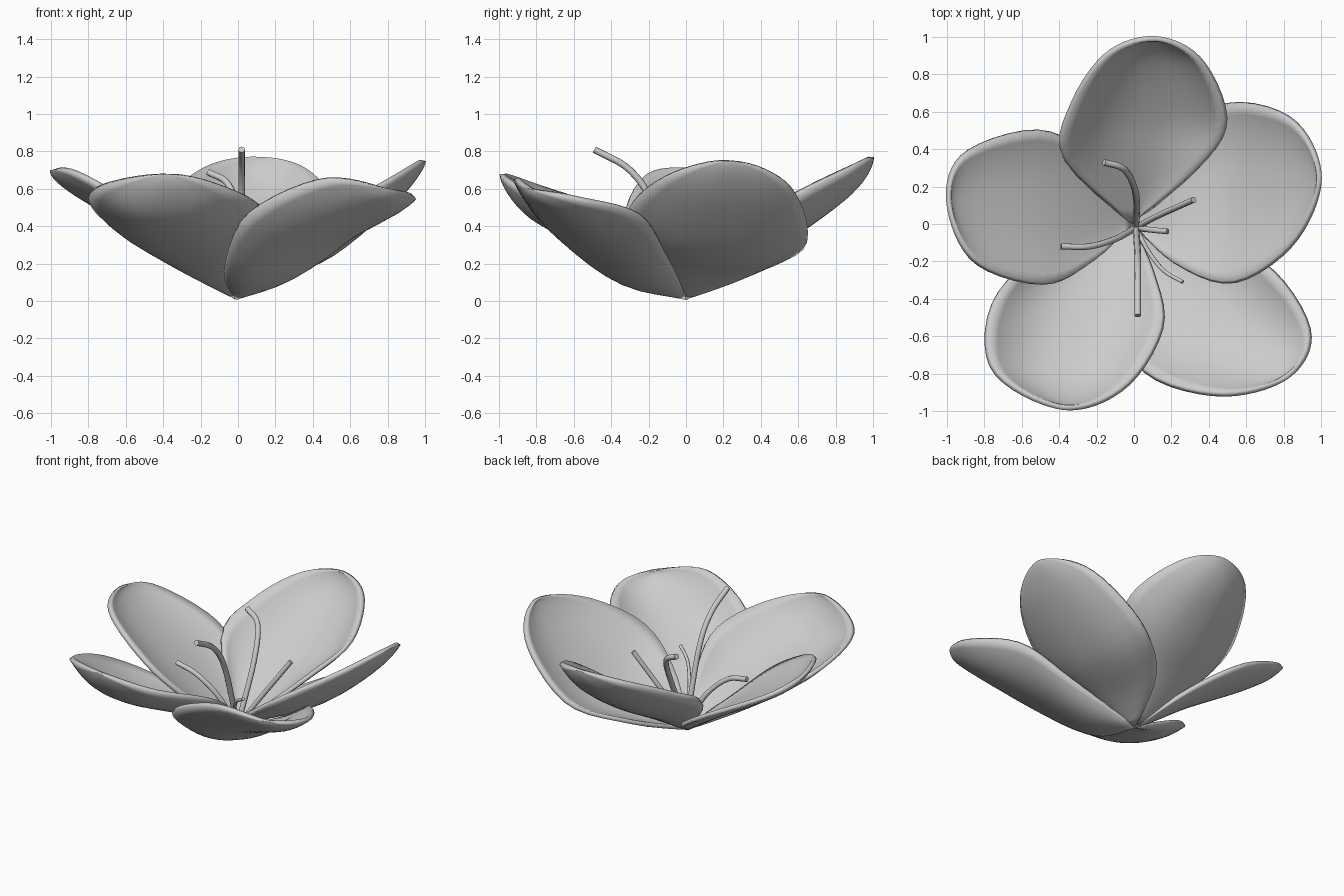
import bpy, bmesh
from mathutils import Vector

if "Cube" in bpy.data.objects:
    bpy.data.objects.remove(bpy.data.objects["Cube"])

grey = bpy.data.materials.new("petal grey")
grey.diffuse_color = (0.6, 0.6, 0.6, 1)
grey.use_nodes = True
grey.node_tree.nodes["Principled BSDF"].inputs["Base Color"].default_value = grey.diffuse_color
BASE = Vector((-0.01, 0, 0.02))


def spline(pts, t):
    """Catmull-Rom point at t, one unit per span."""
    i = min(int(t), len(pts) - 2)
    f = t - i
    b, c = pts[i], pts[i + 1]
    a = pts[i - 1] if i > 0 else b * 2 - c
    d = pts[i + 2] if i + 2 < len(pts) else c * 2 - b
    return 0.5 * (2 * b + (c - a) * f + (2 * a - 5 * b + 4 * c - d) * f ** 2
                  + (3 * b - a - 3 * c + d) * f ** 3)


def petal(name, cup, rim, rows=24, cols=16):
    """Cupped sheet spanned by ribs between the two sides of the rim."""
    pts = [BASE] + [Vector(p) for p in rim] + [BASE]
    bm = bmesh.new()
    grid = []
    for r in range(rows + 1):
        t = 4 * (1 - (1 - r / rows) ** 1.5)
        left, right = spline(pts, t), spline(pts, 8 - t)
        chord = (left - right).length
        row = []
        for c in range(cols + 1):
            v = 2 * c / cols - 1
            p = left.lerp(right, c / cols)
            p.z = max(p.z - cup * chord * (1 - abs(v) ** 2.4), 0.018)
            row.append(bm.verts.new(p))
        grid.append(row)
    for a, b in zip(grid, grid[1:]):
        for c in range(cols):
            bm.faces.new((a[c], b[c], b[c + 1], a[c + 1]))
    bmesh.ops.remove_doubles(bm, verts=bm.verts, dist=0.0005)
    bmesh.ops.recalc_face_normals(bm, faces=bm.faces)
    mesh = bpy.data.meshes.new(name)
    bm.to_mesh(mesh)
    bm.free()
    mesh.materials.append(grey)
    mesh.shade_smooth()
    ob = bpy.data.objects.new(name, mesh)
    bpy.context.collection.objects.link(ob)
    solid = ob.modifiers.new("thickness", 'SOLIDIFY')
    solid.thickness = 0.028
    solid.offset = 0


def stamen(name, radius, *path):
    """Thin round filament along a smooth path from the flower base."""
    pts = [Vector((0.01, -0.02, 0.04))] + [Vector(p) for p in path]
    curve = bpy.data.curves.new(name, 'CURVE')
    curve.dimensions = '3D'
    curve.bevel_depth = radius
    curve.bevel_resolution = 2
    curve.use_fill_caps = True
    line = curve.splines.new('POLY')
    n = 8 * (len(pts) - 1)
    line.points.add(n)
    for i in range(n + 1):
        line.points[i].co = (*spline(pts, i / 8), 1)
    line.use_smooth = True
    curve.materials.append(grey)
    bpy.context.collection.objects.link(bpy.data.objects.new(name, curve))


# Petals: rim from the base round the tip and back
petal("back_petal", 0.25, [
    (-.37, .35, .43), (-.33, .64, .6), (-.14, .91, .73), (.12, .99, .77),
    (.36, .87, .71), (.49, .55, .55), (.34, .3, .36)])
petal("right_petal", 0.14, [
    (.16, .41, .18), (.48, .64, .32), (.84, .56, .61), (.99, .25, .75),
    (.85, -.1, .67), (.53, -.31, .48), (.22, -.21, .25)])
petal("left_petal", 0.11, [
    (-.22, -.2, .22), (-.48, -.32, .46), (-.85, -.2, .68), (-.99, .12, .7),
    (-.9, .38, .63), (-.5, .5, .43), (-.2, .33, .22)])
petal("front_left_petal", 0.21, [
    (.1, -.25, .28), (.15, -.55, .47), (-.05, -.87, .6), (-.38, -.98, .68),
    (-.75, -.78, .61), (-.75, -.42, .48), (-.47, -.15, .29)])
petal("front_right_petal", 0.19, [
    (.42, -.1, .24), (.74, -.25, .46), (.94, -.58, .55), (.81, -.82, .6),
    (.45, -.91, .65), (.05, -.78, .46), (-.07, -.43, .18)])

# Stamens
stamen("front_stamen", 0.018, (.02, -.17, .5), (.02, -.3, .7), (.02, -.49, .81))
stamen("back_stamen", 0.018, (.01, .16, .42), (-.05, .29, .62), (-.16, .33, .69))
stamen("left_stamen", 0.017, (-.1, -.08, .25), (-.24, -.12, .38), (-.39, -.12, .42))
stamen("right_stamen", 0.016, (.12, .04, .22), (.32, .13, .52))
stamen("thin_stamen", 0.011, (.08, -.15, .2), (.16, -.25, .34), (.26, -.31, .41))
stamen("short_stamen", 0.015, (.08, -.03, .14), (.18, -.04, .21))
